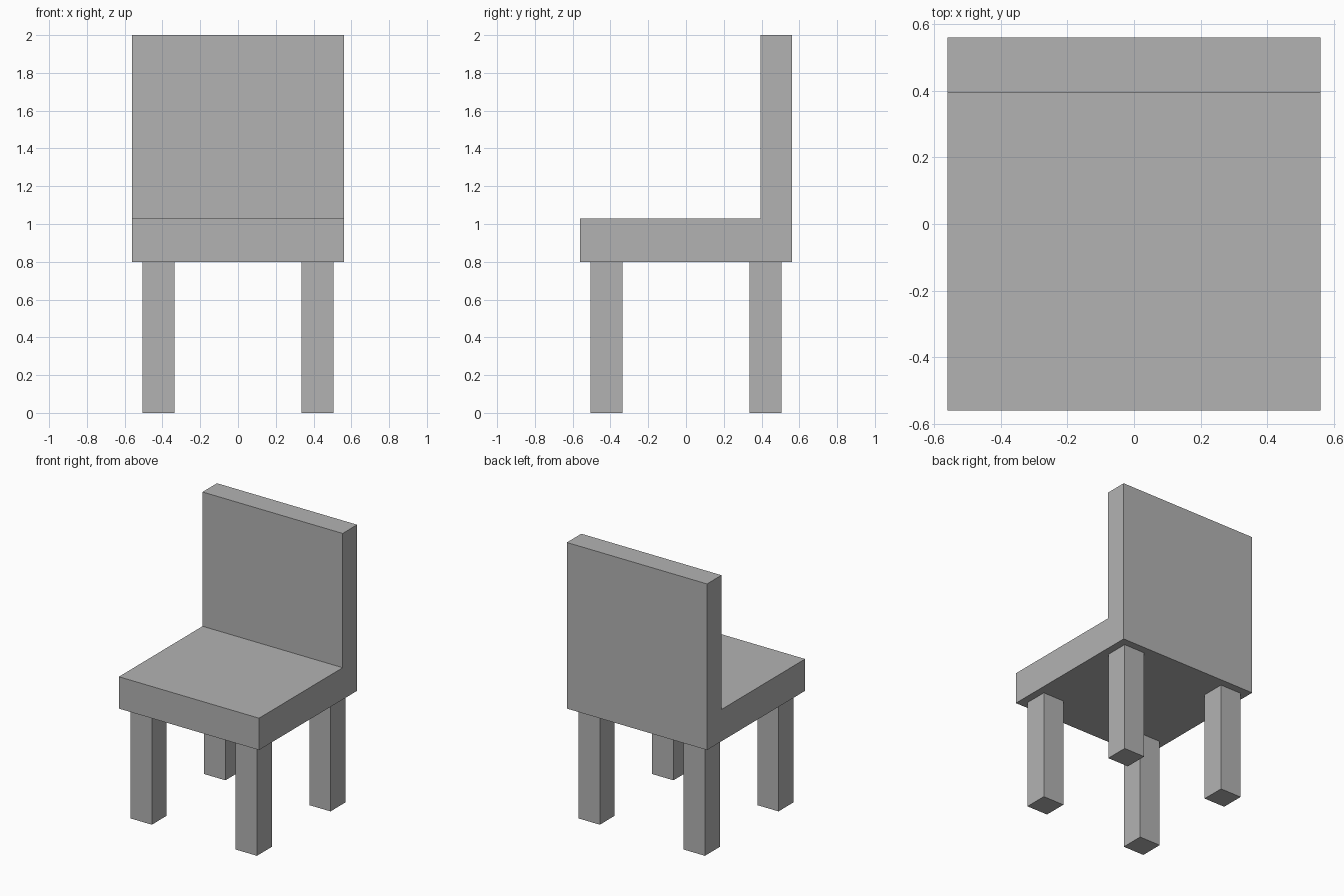
import bpy
import bmesh
from mathutils import Matrix, Vector

cube = bpy.data.objects.get("Cube")
if cube:
    bpy.data.objects.remove(cube, do_unlink=True)

HALF = 0.56          # half width and depth of the seat
SEAT_BOTTOM, SEAT_TOP, TOP = 0.80, 1.03, 2.0
BACK_FRONT = 0.395   # front face of the backrest
LEG_SIZE, LEG_OFFSET = 0.17, 0.42

grey = bpy.data.materials.new("plain grey")
grey.use_nodes = True
colour = (0.45, 0.45, 0.45, 1)
grey.diffuse_color = colour
grey.node_tree.nodes["Principled BSDF"].inputs["Base Color"].default_value = colour


def add_object(name, bm):
    bmesh.ops.recalc_face_normals(bm, faces=bm.faces)
    mesh = bpy.data.meshes.new(name)
    bm.to_mesh(mesh)
    bm.free()
    mesh.materials.append(grey)
    obj = bpy.data.objects.new(name, mesh)
    bpy.context.collection.objects.link(obj)
    return obj


# Seat and backrest: one L-shaped side profile extruded across the width
profile = [(-HALF, SEAT_BOTTOM), (HALF, SEAT_BOTTOM), (HALF, TOP),
           (BACK_FRONT, TOP), (BACK_FRONT, SEAT_TOP), (-HALF, SEAT_TOP)]
bm = bmesh.new()
side = bm.faces.new([bm.verts.new((-HALF, y, z)) for y, z in profile])
extruded = bmesh.ops.extrude_face_region(bm, geom=[side], use_keep_orig=True)
verts = [v for v in extruded["geom"] if isinstance(v, bmesh.types.BMVert)]
bmesh.ops.translate(bm, verts=verts, vec=(2 * HALF, 0, 0))
add_object("seat_and_backrest", bm)

# Four square legs
for x_name, x in (("left", 1), ("right", -1)):
    for y_name, y in (("front", -1), ("back", 1)):
        bm = bmesh.new()
        bmesh.ops.create_cube(bm, size=1, matrix=Matrix.LocRotScale(
            None, None, Vector((LEG_SIZE, LEG_SIZE, SEAT_BOTTOM))))
        leg = add_object(f"{y_name}_{x_name}_leg", bm)
        leg.location = (x * LEG_OFFSET, y * LEG_OFFSET, SEAT_BOTTOM / 2)
